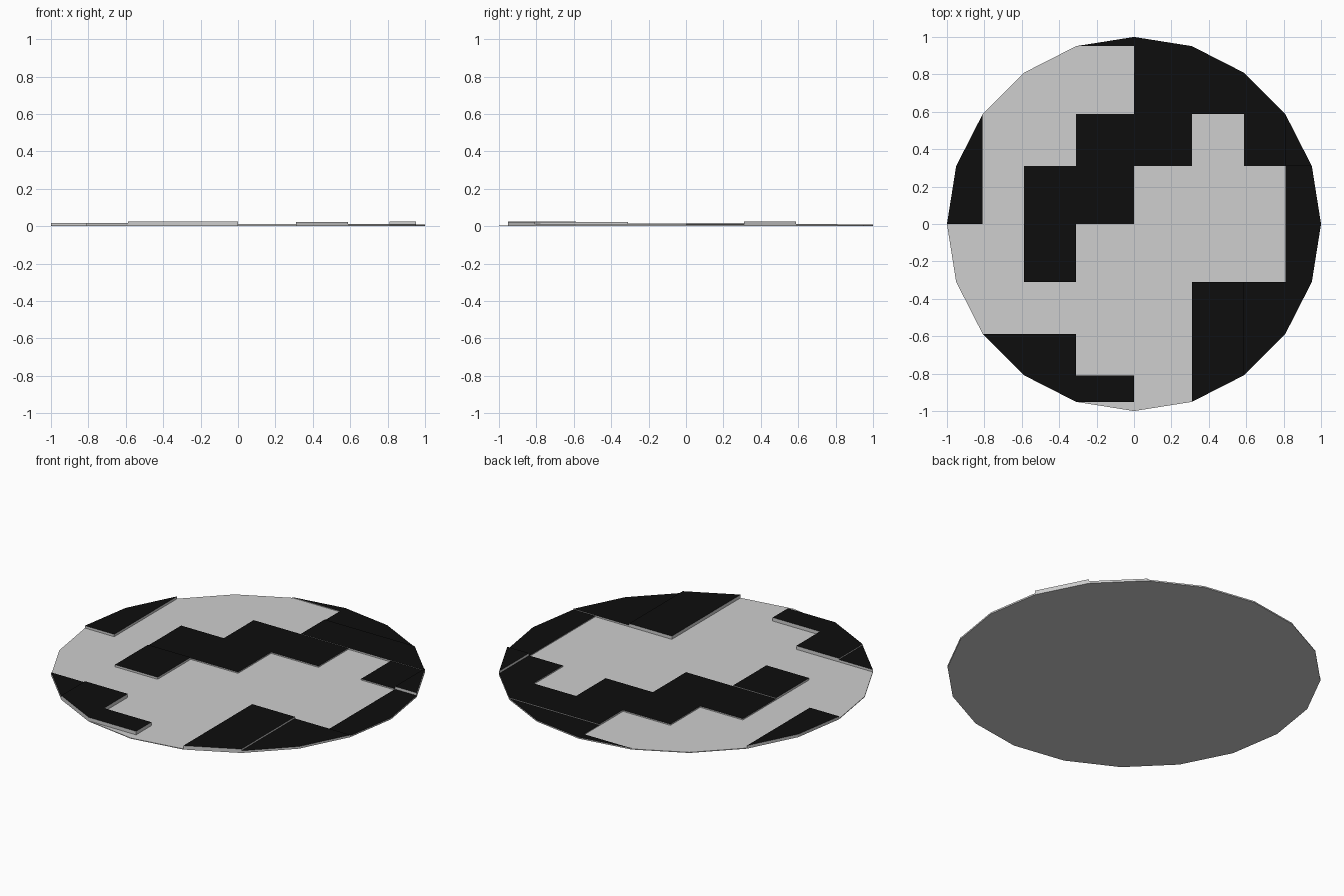
import bpy, bmesh, math
from mathutils import Vector

if "Cube" in bpy.data.objects:
    bpy.data.objects.remove(bpy.data.objects["Cube"])

SIDES = 20
BASE = 0.004


def material(name, v):
    m = bpy.data.materials.new(name)
    m.diffuse_color = (v, v, v, 1)
    m.use_nodes = True
    m.node_tree.nodes["Principled BSDF"].inputs["Base Color"].default_value = m.diffuse_color
    return m


grey = material("light grey", 0.62)
black = material("black", 0.004)

# grid lines fall on the corners of the 20-sided disc
A, B, C, D = (math.sin(math.radians(18 * k)) for k in (1, 2, 3, 4))


def finish(bm, name):
    bmesh.ops.recalc_face_normals(bm, faces=bm.faces)
    me = bpy.data.meshes.new(name)
    bm.to_mesh(me)
    bm.free()
    me.materials.append(grey)
    me.materials.append(black)
    ob = bpy.data.objects.new(name, me)
    bpy.context.collection.objects.link(ob)


# thin grey disc
bm = bmesh.new()
ring = [bm.verts.new((math.cos(i * math.tau / SIDES), math.sin(i * math.tau / SIDES), 0))
        for i in range(SIDES)]
face = bm.faces.new(ring)
ext = bmesh.ops.extrude_face_region(bm, geom=[face], use_keep_orig=True)
bmesh.ops.translate(bm, vec=(0, 0, BASE),
                    verts=[g for g in ext["geom"] if isinstance(g, bmesh.types.BMVert)])
finish(bm, "base_disc")


# raised plate: rectangle trimmed to the disc outline, black top and grey walls
def plate(name, x0, x1, y0, y1, top):
    bm = bmesh.new()
    bm.faces.new([bm.verts.new((x, y, BASE)) for x, y in
                  ((x0, y0), (x1, y0), (x1, y1), (x0, y1))])
    apothem = math.cos(math.pi / SIDES)
    for i in range(SIDES):
        a = (i + 0.5) * math.tau / SIDES
        n = Vector((math.cos(a), math.sin(a), 0))
        bmesh.ops.bisect_plane(bm, geom=bm.verts[:] + bm.edges[:] + bm.faces[:],
                               plane_co=n * apothem, plane_no=n, dist=1e-5,
                               clear_outer=True)
    ext = bmesh.ops.extrude_face_region(bm, geom=bm.faces[:], use_keep_orig=True)
    bmesh.ops.translate(bm, vec=(0, 0, top - BASE),
                        verts=[g for g in ext["geom"] if isinstance(g, bmesh.types.BMVert)])
    bmesh.ops.recalc_face_normals(bm, faces=bm.faces)
    for f in bm.faces:
        f.material_index = 1 if f.normal.z > 0.5 else 0
    finish(bm, name)


plate("back_plate", 0, 1, B, C, 0.013)
plate("back_rim_plate", 0, 1, C, 1, 0.008)
plate("back_sliver", -A, 0, D, 1, 0.008)
plate("upper_middle_plate", -A, A, A, B, 0.011)
plate("right_tab_plate", B, C, A, B, 0.011)
plate("right_high_plate", C, 1, A, B, 0.025)
plate("right_rim_plate", C, 1, -A, A, 0.009)
plate("centre_plate", -B, 0, 0, A, 0.011)
plate("centre_low_plate", -B, -A, -A, 0, 0.016)
plate("front_right_high_plate", A, B, -1, -A, 0.023)
plate("front_right_low_plate", B, 1, -1, -A, 0.013)
plate("front_left_low_plate", -1, -B, -1, -B, 0.018)
plate("front_left_high_plate", -B, -A, -1, -B, 0.025)
plate("front_strip_plate", -A, 0, -D, -C, 0.025)
plate("left_plate", -1, -C, 0, B, 0.018)
